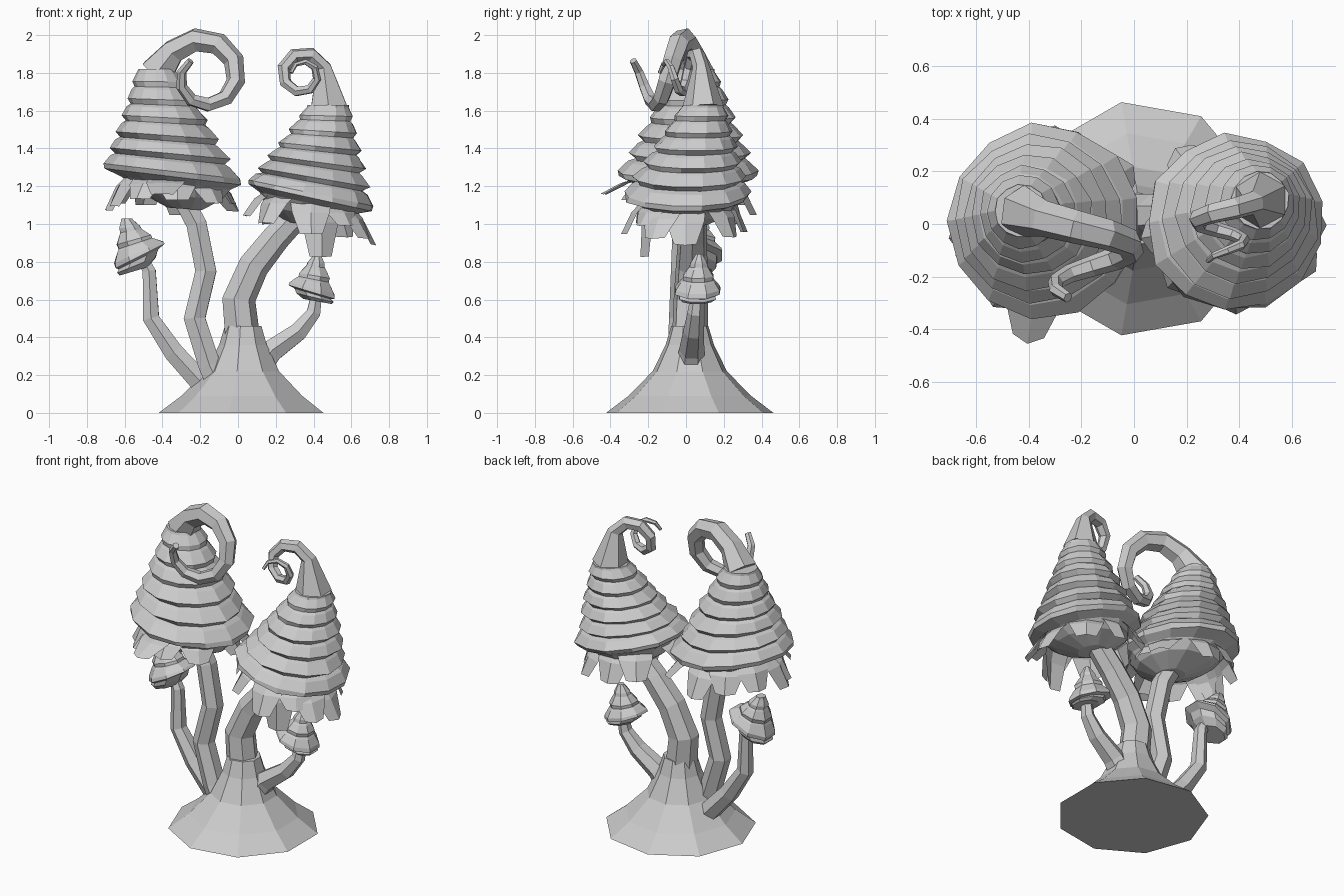
import bpy, bmesh, random
from math import sin, cos, pi, radians
from mathutils import Vector

random.seed(4)
old = bpy.data.objects.get("Cube")
if old:
    bpy.data.objects.remove(old)

grey = (0.6, 0.6, 0.6, 1)
clay = bpy.data.materials.new("grey_clay")
clay.use_nodes = True
clay.diffuse_color = grey
clay.node_tree.nodes["Principled BSDF"].inputs["Base Color"].default_value = grey


def finish(name, bm):
    mesh = bpy.data.meshes.new(name)
    bm.to_mesh(mesh)
    bm.free()
    mesh.materials.append(clay)
    obj = bpy.data.objects.new(name, mesh)
    bpy.context.collection.objects.link(obj)


def skin(name, rings):
    """Bridge rings of points and close both ends."""
    bm = bmesh.new()
    loops = [[bm.verts.new(point) for point in ring] for ring in rings]
    for low, high in zip(loops, loops[1:]):
        for i in range(len(low)):
            bm.faces.new((low[i - 1], low[i], high[i], high[i - 1]))
    bm.faces.new(loops[0])
    bm.faces.new(loops[-1])
    bmesh.ops.recalc_face_normals(bm, faces=bm.faces)
    finish(name, bm)


def circle(centre, u, v, radius, sides, wobble=0.0):
    ring = []
    for k in range(sides):
        angle = 2 * pi * (k + 0.5) / sides
        reach = radius * (1 + random.uniform(-wobble, wobble))
        ring.append(centre + reach * (u * cos(angle) + v * sin(angle)))
    return ring


def tube(name, points, radii, sides=6):
    """Sweep a polygon along points, keeping it free of twist."""
    last = len(points) - 1
    heading = (points[1] - points[0]).normalized()
    side = heading.cross(Vector((0, 1, 0))).normalized()
    rings = []
    for i, point in enumerate(points):
        turn = (points[min(i + 1, last)] - points[max(i - 1, 0)]).normalized()
        side = (heading.rotation_difference(turn) @ side).normalized()
        heading = turn
        rings.append(circle(point, side, turn.cross(side), radii[i], sides))
    skin(name, rings)


def blend(start, end, count):
    return [start + (end - start) * i / (count - 1) for i in range(count)]


def stem(name, outline, depth, thickness, sides=6):
    """Tapered stem drawn as an x, z outline drifting in depth."""
    depths = blend(*depth, len(outline))
    points = [Vector((x, y, z)) for (x, z), y in zip(outline, depths)]
    tube(name, points, blend(*thickness, len(outline)), sides)


def curl(name, neck, centre, size, angles, depth, thickness, count):
    """Tapered spiral tip that grows out of the neck of a cap."""
    points = [neck]
    for r, a, y in zip(blend(*size, count), blend(*angles, count), blend(*depth, count)):
        points.append(Vector((centre[0] + r * cos(radians(a)), y, centre[1] + r * sin(radians(a)))))
    tube(name, points, thickness[:1] + blend(*thickness[1:], count))


def cap(name, stalk, rim, neck, widths, tiers, sides, tilt):
    """Stepped cone: gilled underside, overhanging tiers, narrow neck."""
    stalk, rim, neck = Vector(stalk), Vector(rim), Vector(neck)
    inner, outer, top = widths
    rows = [(stalk, inner, 0.6), (stalk.lerp(rim, 0.4), (inner + outer) / 2, 0.8),
            (stalk.lerp(rim, 0.8), outer * 0.8, 1)]
    for tier in range(tiers):
        for step, swell in ((0, 1), (0.3, 1.06), (0.85, 0.98)):
            f = (tier + step) / tiers
            flare = 1 if tier == 0 or step else 0.92
            rows.append((rim.lerp(neck, f), (outer + (top - outer) * f) * swell * flare, 1 - f))
    rows.append((neck, top, 0))
    rings = [circle(c, Vector((1, 0, tilt * lean)), Vector((0, 1, 0)), r, sides, 0.03)
             for c, r, lean in rows]
    skin(name, rings)


def fringe(name, rim, tilt, radius, count, accents):
    """Ragged flaps under a rim, with a few longer accent flaps."""
    bm = bmesh.new()
    flaps = [(360 * (i + random.uniform(-0.2, 0.2)) / count, radius * random.uniform(0.8, 1),
              random.uniform(0.1, 0.2)) for i in range(count)]
    for angle, reach, drop in flaps + accents:
        a = radians(angle)
        out, across = Vector((cos(a), sin(a), tilt * cos(a))), Vector((-sin(a), cos(a), 0))
        rows = []
        for r, fall, half in ((radius * 0.55, 0, 0.11), ((radius * 0.6 + reach) / 2, 0.4, 0.1),
                              (reach, 1, 0.06)):
            middle = Vector(rim) + out * r - Vector((0, 0, drop * fall))
            rows.append([bm.verts.new(p) for p in (middle - across * half, middle + out * 0.03,
                                                   middle + across * half)])
        for low, high in zip(rows, rows[1:]):
            for i in range(2):
                bm.faces.new((low[i], high[i], high[i + 1], low[i + 1]))
    finish(name, bm)


# Flared foot
foot = ((0, 0.45), (0.09, 0.33), (0.22, 0.2), (0.36, 0.13), (0.46, 0.1))
skin("trunk_base", [circle(Vector((0.03, 0.02, z)), Vector((1, 0, 0)), Vector((0, 1, 0)), r, 9)
                    for z, r in foot])

# Large stems
stem("right_leaning_stem", ((0.03, 0.3), (0, 0.6), (0.08, 0.78), (0.2, 0.93), (0.36, 1.1)),
     (0.02, 0.04), (0.1, 0.07), 7)
stem("left_tall_stem", ((-0.08, 0.1), (-0.15, 0.25), (-0.23, 0.5), (-0.17, 0.75), (-0.22, 1),
                        (-0.3, 1.15)), (-0.04, 0), (0.07, 0.06))

# Small stems
stem("small_left_stem", ((-0.12, 0.08), (-0.34, 0.32), (-0.46, 0.5), (-0.47, 0.75), (-0.52, 0.85)),
     (0.03, 0.06), (0.07, 0.03))
stem("small_right_stem", ((0.08, 0.2), (0.18, 0.33), (0.32, 0.43), (0.4, 0.53), (0.42, 0.65)),
     (0.02, 0.06), (0.08, 0.03))

# Large tiered caps
left_rim, right_rim = (-0.34, 0.01, 1.25), (0.38, 0, 1.14)
cap("left_cap", (-0.28, 0, 1.08), left_rim, (-0.43, 0.05, 1.82), (0.09, 0.36, 0.1), 6, 13, -0.12)
cap("right_cap", (0.34, 0.03, 1), right_rim, (0.48, 0.09, 1.63), (0.09, 0.33, 0.11), 6, 13, -0.22)

# Ragged fringes
fringe("left_fringe", left_rim, -0.12, 0.37, 9, [(262, 0.44, 0.1), (190, 0.34, 0.22)])
fringe("right_fringe", right_rim, -0.22, 0.34, 8, [(285, 0.22, 0.3), (330, 0.33, 0.15)])

# Curled tips
curl("left_curl", Vector((-0.43, 0.05, 1.8)), (-0.18, 1.78), (0.21, 0.11), (140, -230),
     (0.02, -0.28), [0.1, 0.07, 0.02], 11)
curl("right_curl", Vector((0.48, 0.09, 1.62)), (0.34, 1.79), (0.12, 0.06), (20, 530),
     (0.08, -0.14), [0.11, 0.045, 0.01], 12)

# Small drooping caps
cap("small_left_cap", (-0.55, 0.06, 0.75), (-0.52, 0.06, 0.83), (-0.59, 0.07, 1.03),
    (0.08, 0.14, 0.03), 3, 8, 0.5)
cap("small_right_cap", (0.42, 0.06, 0.59), (0.39, 0.06, 0.64), (0.42, 0.07, 0.84),
    (0.08, 0.13, 0.02), 3, 8, -0.3)
